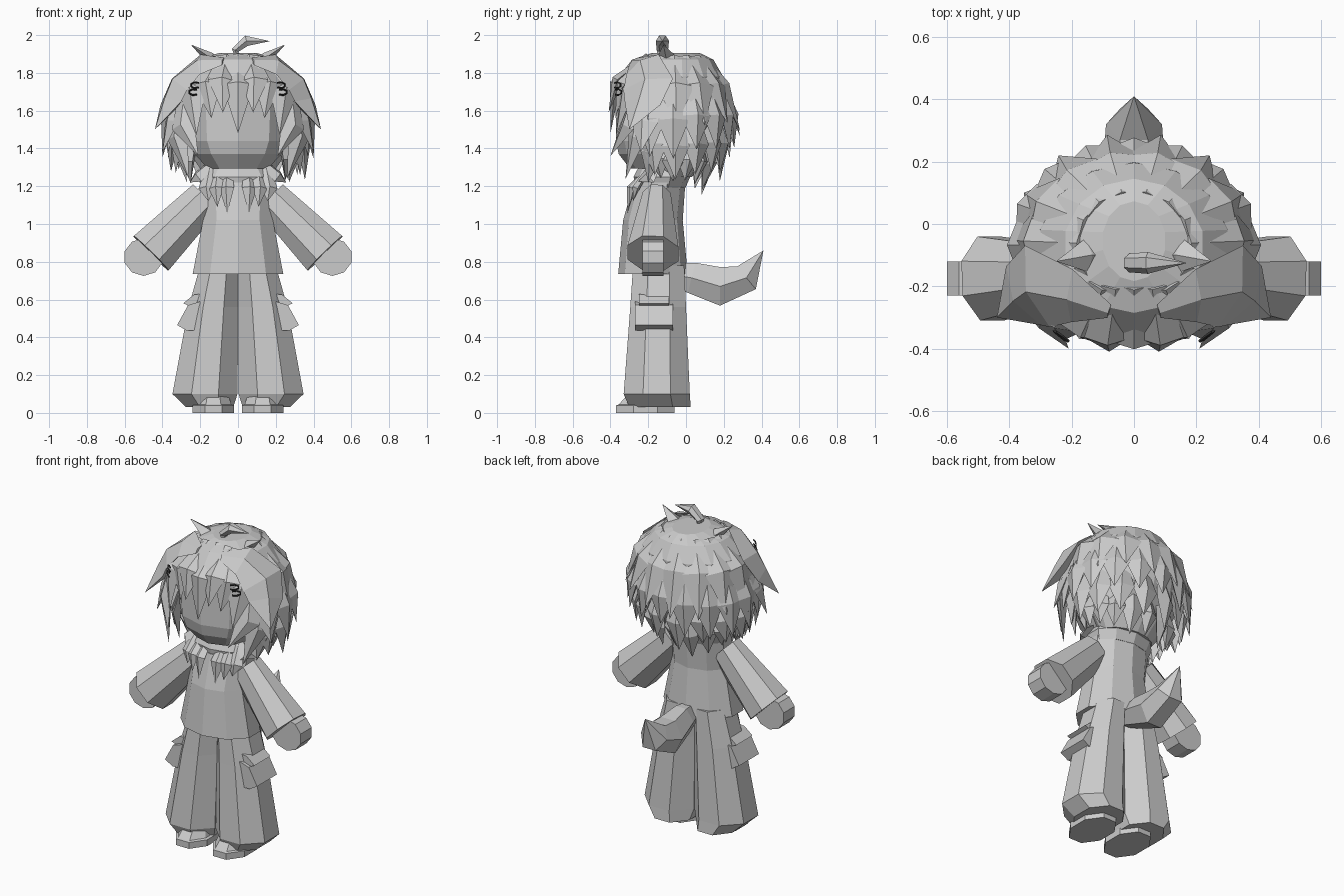
import bpy, bmesh, math, random
from mathutils import Vector as V

random.seed(4)


def material(name, c):
    m = bpy.data.materials.new(name)
    m.diffuse_color = (c, c, c, 1)
    return m


GREY = material("light grey", 0.6)
DARK = material("dark clip", 0.03)


def skin(bm, rings):
    """Join rings of points into a closed solid."""
    rows = [[bm.verts.new(p) for p in r] for r in rings]
    n = len(rows[0])
    for a, b in zip(rows, rows[1:]):
        for i in range(n):
            j = (i + 1) % n
            bm.faces.new((a[i], a[j], b[j], b[i]))
    bm.faces.new(rows[0])
    bm.faces.new(rows[-1])


def ring(z, cx, rx, yf, yb, n=8):
    """Horizontal flat-fronted polygon filling the given extents."""
    k = 1 / math.cos(math.pi / n)
    cy, ry = (yf + yb) / 2, (yb - yf) / 2
    return [V((cx + rx * k * math.cos(a), cy + ry * k * math.sin(a), z))
            for a in (2 * math.pi * (i + 0.5) / n for i in range(n))]


def tube(path, sizes, out, n=4, turn=0.0):
    """Rings along a path; sizes are (width, thickness) half extents."""
    path, rings = [V(p) for p in path], []
    for i, p in enumerate(path):
        t = (path[min(i + 1, len(path) - 1)] - path[max(i - 1, 0)]).normalized()
        side = t.cross(V(out)).normalized()
        o = side.cross(t)
        w, h = sizes[i]
        rings.append([p + side * w * math.cos(a) + o * h * math.sin(a)
                      for a in (2 * math.pi * (k + turn) / n for k in range(n))])
    return rings


def make(name, solids, mirror=False, mat=GREY):
    bm = bmesh.new()
    for s in solids:
        skin(bm, s)
        if mirror:
            skin(bm, [[V((-p[0], p[1], p[2])) for p in r] for r in s])
    bmesh.ops.remove_doubles(bm, verts=bm.verts, dist=0.0004)
    bmesh.ops.recalc_face_normals(bm, faces=bm.faces)
    me = bpy.data.meshes.new(name)
    bm.to_mesh(me)
    bm.free()
    me.materials.append(mat)
    ob = bpy.data.objects.new(name, me)
    bpy.context.collection.objects.link(ob)
    return ob


def lock(root, mid, tip, w, out, th=0.03):
    return tube([root, mid, tip], [(w * 0.6, th * 0.6), (w, th), (0.0001, 0.0001)], out)


def slab(profile, y0, y1):
    """An x-z outline extruded along y."""
    return [[V((x, y, z)) for x, z in profile] for y in (y0, y1)]


# Trousers, pockets and shoes
make("trouser_legs", [[ring(0.03, 0.15, 0.125, -0.30, 0.025), ring(0.10, 0.175, 0.172, -0.33, 0.02),
                       ring(0.56, 0.13, 0.132, -0.295, 0.0), ring(0.78, 0.1, 0.1, -0.28, -0.01)]], True)
make("pockets", [slab([(0.2, 0.59), (0.265, 0.57), (0.322, 0.465), (0.27, 0.435), (0.2, 0.435)], -0.27, -0.07),
                 slab([(0.2, 0.63), (0.235, 0.625), (0.29, 0.58), (0.2, 0.54)], -0.25, -0.09)], True)
make("shoes", [[ring(z, 0.13, r, -0.215 - d, -0.215 + d) for z, r, d in
                ((0, 0.11, 0.155), (0.04, 0.11, 0.155), (0.045, 0.095, 0.14), (0.09, 0.08, 0.1))]], True)

# Shirt with flared hem and collar
make("shirt", [[ring(z, 0, r, f, b, 10) for z, r, f, b in
                ((0.735, 0.24, -0.35, 0.0), (1.02, 0.185, -0.325, -0.025), (1.22, 0.19, -0.27, -0.01))]])
make("collar", [[ring(z, 0, r, f, b, 10) for z, r, f, b in
                 ((1.19, 0.18, -0.26, -0.01), (1.25, 0.2, -0.27, 0.015), (1.31, 0.16, -0.24, 0.0))]])

# Wide sleeves and round hands
make("sleeves", [tube([(0.17, -0.155, 1.14), (0.46, -0.175, 0.845)],
                      [(0.08, 0.105), (0.146, 0.14)], (0.7, 0, 0.7), 8, 0.5)], True)
make("hands", [slab([(0.5 + 0.105 * math.cos(a), 0.825 + 0.1 * math.sin(a)) for a in
                     (math.pi * (i + 0.5) / 5 for i in range(10))], -0.23, -0.12)], True)

# Upturned tail
make("tail", [tube([(0, -0.06, 0.73), (0, 0.03, 0.715), (0, 0.18, 0.67), (0, 0.32, 0.715), (0, 0.41, 0.86)],
                   [(0.05, 0.07), (0.075, 0.095), (0.1, 0.118), (0.09, 0.09), (0.0001, 0.0001)], (0, -0.3, 1), 6)])

# Head and faceted hair cap
make("head", [[ring(z, 0, r, f, b, 10) for z, r, f, b in
               ((1.295, 0.16, -0.29, 0.03), (1.37, 0.23, -0.345, 0.08), (1.44, 0.265, -0.36, 0.1),
                (1.68, 0.28, -0.355, 0.1), (1.82, 0.2, -0.29, 0.1))]])
make("hair_cap", [[ring(z, 0, r, f, b, 14) for z, r, f, b in
                   ((1.25, 0.17, -0.17, 0.03), (1.38, 0.26, -0.2, 0.11), (1.5, 0.31, -0.24, 0.17),
                    (1.65, 0.33, -0.33, 0.2), (1.78, 0.30, -0.35, 0.19), (1.87, 0.22, -0.28, 0.14),
                    (1.905, 0.1, -0.18, 0.07))]])

# Long strands from the crown, then rows of pointed tufts around the sides and back
tufts = []
for row, (zr, rr, br, zt, rt, bt, w) in enumerate((
        (1.88, 0.17, 0.09, 1.50, 0.40, 0.295, 0.1), (1.70, 0.32, 0.20, 1.37, 0.40, 0.255, 0.085),
        (1.54, 0.31, 0.17, 1.26, 0.355, 0.185, 0.075), (1.42, 0.26, 0.12, 1.165, 0.27, 0.095, 0.06))):
    n = 10 + row % 2
    for i in range(n):
        a = math.radians(-112 + 224 * i / (n - 1))
        o = V((math.sin(a), math.cos(a), 0))
        at = lambda r, b, z: V((o.x * r, -0.07 + o.y * (b + 0.07), z))
        tip = at(rt, bt, zt + random.uniform(-0.04, 0.04) + 0.06 * (1 - o.y) * (row == 3))
        root = at(rr, br, zr)
        mid = at(0.325, 0.205, 1.73) if row == 0 else root.lerp(tip, 0.42) + o * 0.02
        tufts.append(lock(root, mid, tip, w, o, 0.035))
make("back_tufts", tufts)

# Fringe over the forehead
make("centre_fringe", [lock((0, -0.2, 1.89), (0, -0.375, 1.74), (0, -0.40, 1.48), 0.085, (0, -1, 0.3))])
make("side_fringe", [
    lock((0.06, -0.2, 1.885), (0.085, -0.365, 1.76), (0.08, -0.41, 1.59), 0.075, (0, -1, 0.3)),
    lock((0.1, -0.2, 1.88), (0.165, -0.34, 1.74), (0.14, -0.375, 1.56), 0.08, (0.3, -1, 0.3)),
    lock((0.15, -0.2, 1.86), (0.245, -0.31, 1.71), (0.22, -0.37, 1.47), 0.085, (0.5, -1, 0.2))], True)

# Locks framing the face
make("face_locks", [
    lock((0.27, -0.25, 1.74), (0.29, -0.31, 1.52), (0.21, -0.40, 1.36), 0.07, (0.5, -1, 0)),
    lock((0.30, -0.22, 1.68), (0.32, -0.26, 1.46), (0.26, -0.32, 1.24), 0.07, (0.8, -1, 0)),
    lock((0.31, -0.18, 1.70), (0.35, -0.22, 1.54), (0.40, -0.24, 1.38), 0.08, (1, -0.5, 0)),
    lock((0.28, -0.16, 1.52), (0.31, -0.18, 1.38), (0.27, -0.20, 1.22), 0.065, (1, -0.4, 0))], True)

# Broad swept wings of hair, crown spikes and curled top strand
make("hair_wings", [tube([(0.08, -0.28, 1.86), (0.2, -0.23, 1.845), (0.31, -0.20, 1.74), (0.355, -0.23, 1.64),
                          (0.44, -0.3, 1.5)],
                         [(0.03, 0.01), (0.1, 0.03), (0.14, 0.05), (0.11, 0.045), (0.0001, 0.0001)],
                         (0.7, -0.35, 0.6))], True)
make("crown_spikes", [lock((0.08, -0.1, 1.84), (0.15, -0.1, 1.88), (0.25, -0.12, 1.95), 0.055, (-0.3, 0, 1))], True)
make("top_strand", [tube([(0, -0.125, 1.87), (-0.015, -0.125, 1.92), (0.045, -0.125, 1.97), (0.17, -0.125, 1.968)],
                         [(0.02, 0.012), (0.03, 0.022), (0.035, 0.032), (0.0001, 0.0001)], (-0.5, 0, 1), 6)])

# Hair hanging over the chest
make("chest_tufts", [lock((x * 0.9, -0.2, 1.29), (x, y, 1.19), (x * 0.95, y - 0.015, z), w, (0.2, -1, 0), 0.02)
                     for x, y, z, w in ((0.06, -0.295, 1.055, 0.04), (0.115, -0.285, 1.09, 0.04),
                                        (0.165, -0.265, 1.12, 0.045))]
     + [lock((0.15, -0.18, 1.31), (0.21, -0.2, 1.25), (0.255, -0.17, 1.22), 0.06, (0.5, -0.5, 0.7), 0.025)], True)

# Small looped hair clips
clips = []
for cx, cz in ((0.225, 1.735), (0.235, 1.698)):
    pts = [V((cx + 0.025 * math.cos(a), -0.365 + 0.4 * (cx - 0.225) + 0.02 * math.cos(a), cz + 0.016 * math.sin(a)))
           for a in (math.radians(-130 + 52 * i) for i in range(6))]
    clips.append(tube(pts, [(0.005, 0.005)] * 6, (0, -1, 0)))
make("hair_clips", clips, True, DARK)
